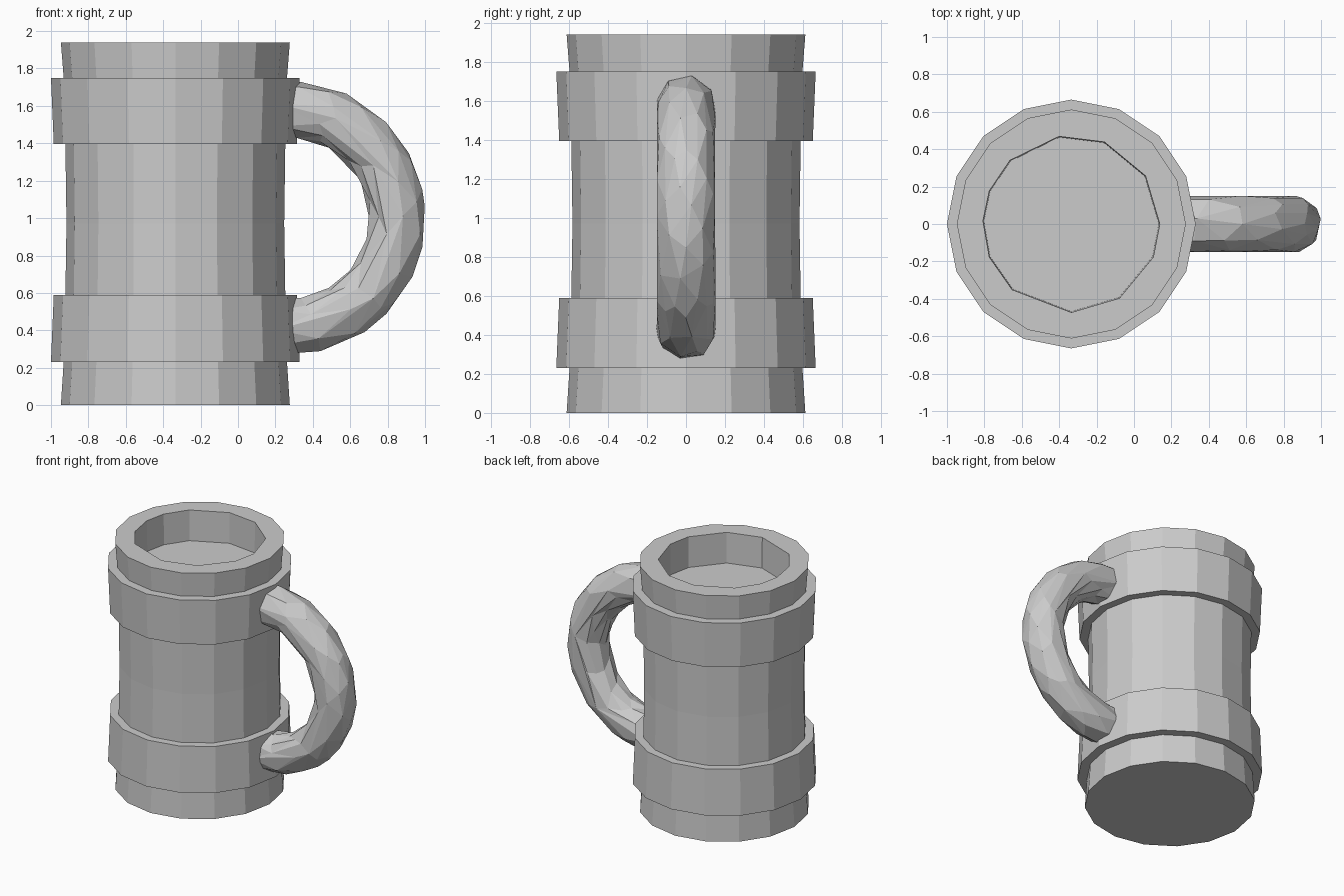
import bpy
import bmesh
from math import cos, sin, pi, radians

cube = bpy.data.objects.get("Cube")
if cube:
    bpy.data.objects.remove(cube, do_unlink=True)

BODY_X = -0.335
SIDES = 16

grey = bpy.data.materials.new("plain grey")
grey.use_nodes = True
GREY = (0.6, 0.6, 0.6, 1)
grey.diffuse_color = GREY
grey.node_tree.nodes["Principled BSDF"].inputs["Base Color"].default_value = GREY


def finish(bm, name):
    bmesh.ops.recalc_face_normals(bm, faces=bm.faces)
    mesh = bpy.data.meshes.new(name)
    bm.to_mesh(mesh)
    bm.free()
    mesh.materials.append(grey)
    obj = bpy.data.objects.new(name, mesh)
    bpy.context.collection.objects.link(obj)
    return obj


def ring(bm, radius, z, angles):
    return [bm.verts.new((BODY_X + radius * cos(a), radius * sin(a), z)) for a in angles]


def bridge(bm, a, b):
    n = len(a)
    for i in range(n):
        j = (i + 1) % n
        bm.faces.new((a[i], a[j], b[j], b[i]))


round_angles = [2 * pi * i / SIDES for i in range(SIDES)]

# Mug body: waisted outer wall, flat base, uneven hollow with a raised floor
bm = bmesh.new()
wall = [(0.612, 0), (0.597, 0.23), (0.588, 0.59), (0.582, 0.97),
        (0.588, 1.395), (0.597, 1.75), (0.612, 1.94)]
rings = [ring(bm, r, z, round_angles) for r, z in wall]
for low, high in zip(rings, rings[1:]):
    bridge(bm, low, high)
bm.faces.new(rings[0][::-1])
hollow = [radians(a) for a in (0, 33, 68, 98, 134, 158, 178, 202, 228, 270, 303, 338)]
lip = ring(bm, 0.473, 1.94, hollow)
floor = ring(bm, 0.468, 1.70, hollow)
bridge(bm, lip, floor)
bm.faces.new(floor)
edges = [bm.edges.get((loop[i - 1], loop[i])) for loop in (rings[-1], lip) for i in range(len(loop))]
bmesh.ops.triangle_fill(bm, edges=edges, use_beauty=True)
finish(bm, "mug_body")

# Two tapered bands, mirrored about the middle
for name, outer, inner in (("lower_band", 0.23, 0.59), ("upper_band", 1.75, 1.395)):
    bm = bmesh.new()
    loops = [ring(bm, r, z, round_angles) for r, z in
             ((0.57, outer), (0.665, outer), (0.65, inner), (0.57, inner))]
    for i in range(4):
        bridge(bm, loops[i - 1], loops[i])
    finish(bm, name)

# Handle: half ring with a round section, reduced to rough facets
bm = bmesh.new()
STEPS, AROUND = 24, 16
sections = []
for s in range(STEPS + 1):
    t = radians(-96 + 192 * s / STEPS)
    section = []
    for k in range(AROUND):
        u = 2 * pi * k / AROUND
        r = 0.58 + 0.15 * cos(u)
        section.append(bm.verts.new((0.27 + r * cos(t), 0.15 * sin(u), 1.0 + r * sin(t))))
    sections.append(section)
for a, b in zip(sections, sections[1:]):
    bridge(bm, a, b)
bm.faces.new(sections[0])
bm.faces.new(sections[-1])
handle = finish(bm, "handle")
facets = handle.modifiers.new("rough facets", 'DECIMATE')
facets.ratio = 0.27
